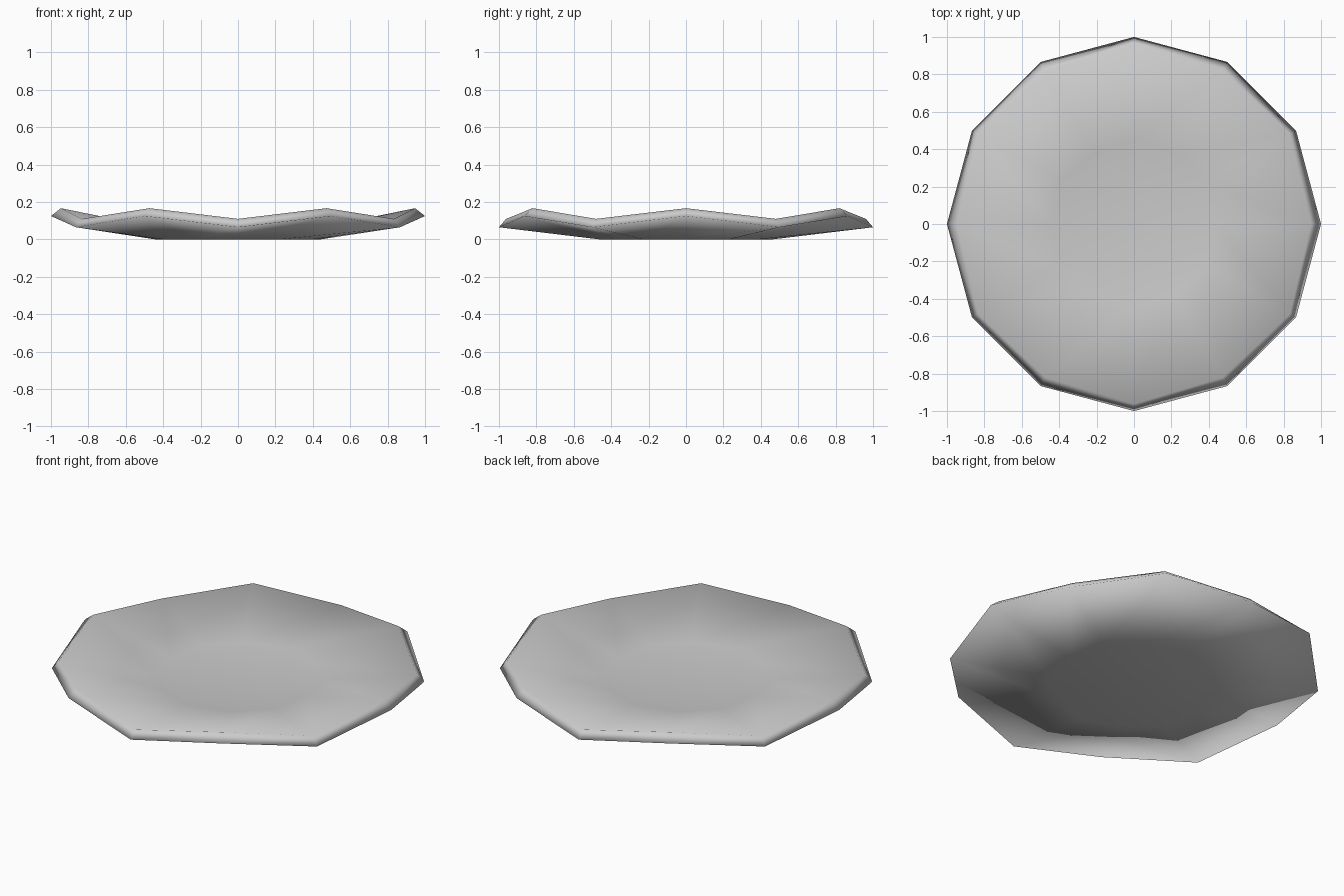
import bpy
import bmesh
from math import cos, sin, pi

cube = bpy.data.objects.get("Cube")
if cube:
    bpy.data.objects.remove(cube)

SIDES = 12

# Single grey finish
mat = bpy.data.materials.new("pale grey")
mat.use_nodes = True
grey = (0.6, 0.6, 0.6, 1)
mat.diffuse_color = grey
mat.node_tree.nodes["Principled BSDF"].inputs["Base Color"].default_value = grey


def ring(bm, high, low):
    """Closed ring whose corners alternate between two (radius, height) pairs."""
    verts = []
    for i in range(SIDES):
        r, z = low if i % 2 else high
        a = 2 * pi * i / SIDES
        verts.append(bm.verts.new((r * cos(a), r * sin(a), z)))
    return verts


def bridge(bm, a, b):
    for i in range(SIDES):
        j = (i + 1) % SIDES
        bm.faces.new((a[i], a[j], b[j], b[i]))


# Wavy plate: base, outer edge, bevelled rim crest and inner floor
bm = bmesh.new()
rings = [
    ring(bm, (0.44, 0), (0.46, 0)),
    ring(bm, (1, 0.125), (1, 0.065)),
    ring(bm, (0.947, 0.167), (0.962, 0.11)),
    ring(bm, (0.43, 0.053), (0.45, 0.053)),
]
for a, b in zip(rings, rings[1:]):
    bridge(bm, a, b)
bm.faces.new(rings[0][::-1])
bm.faces.new(rings[-1])
bmesh.ops.recalc_face_normals(bm, faces=bm.faces)
for f in bm.faces:
    f.smooth = True

mesh = bpy.data.meshes.new("plate")
bm.to_mesh(mesh)
bm.free()
mesh.materials.append(mat)
plate = bpy.data.objects.new("plate", mesh)
bpy.context.collection.objects.link(plate)
